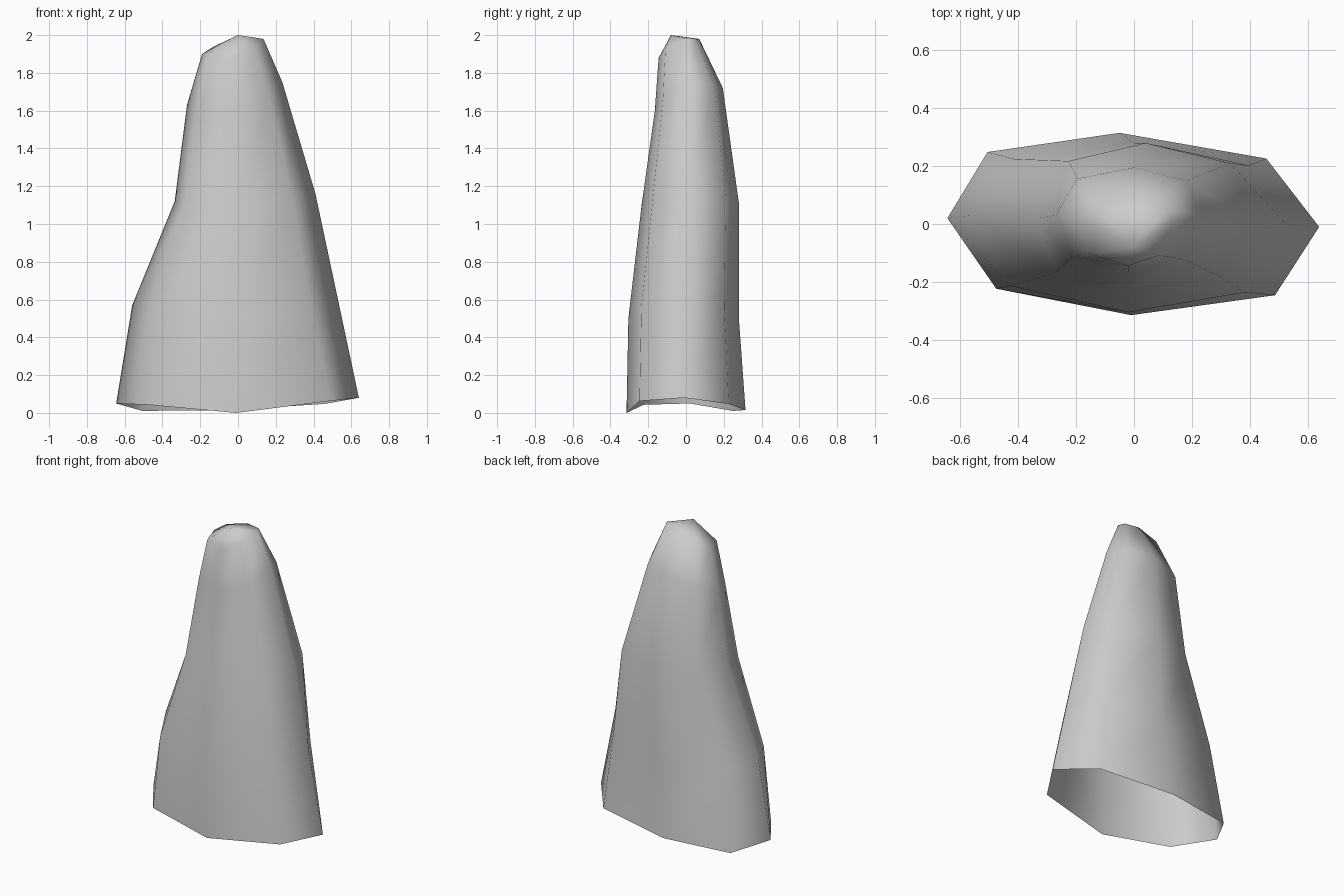
import bpy
import bmesh
from mathutils import Vector

default_cube = bpy.data.objects.get("Cube")
if default_cube:
    bpy.data.objects.remove(default_cube, do_unlink=True)

# One plain grey for the whole shell
grey = bpy.data.materials.new("plain grey")
grey.use_nodes = True
colour = (0.6, 0.6, 0.6, 1)
grey.diffuse_color = colour
grey.node_tree.nodes["Principled BSDF"].inputs["Base Color"].default_value = colour

# Cross-sections from the rim up: left, front, right and back extremes
LEVELS = [
    [(-.645, .02, .05), (-.01, -.315, 0), (.64, -.01, .08), (-.05, .315, .015)],
    [(-.56, .03, .57), (-.02, -.305, .5), (.525, 0, .62), (0, .28, .5)],
    [(-.335, .02, 1.12), (-.02, -.235, 1.1), (.41, .01, 1.16), (.04, .28, 1.11)],
    [(-.27, .03, 1.63), (-.02, -.165, 1.6), (.235, .02, 1.75), (0, .195, 1.72)],
    [(-.19, .02, 1.9), (-.02, -.145, 1.88), (.135, .01, 1.98), (.02, .07, 1.98)],
]
APEX = (0, -.08, 2)
CORNER = .75
RIM_DROP = [.018, .023, 0, -.022]


def section(extremes):
    """Turn four extremes into an eight-sided ring with cut corners."""
    points = [Vector(p) for p in extremes]
    left, front, right, back = points
    centre = Vector(((front.x + back.x) / 2, (left.y + right.y) / 2, 0))
    ring = []
    for i, a in enumerate(points):
        b = points[(i + 1) % len(points)]
        corner = centre + CORNER * ((a - centre) + (b - centre))
        corner.z = (a.z + b.z) / 2
        ring += [a, corner]
    return ring


def build_shell():
    bm = bmesh.new()
    rings = [section(level) for level in LEVELS]
    # Uneven open rim
    for corner, offset in zip(rings[0][1::2], RIM_DROP):
        corner.z += offset
    loops = [[bm.verts.new(p) for p in ring] for ring in rings]

    # Walls between neighbouring sections
    for low, high in zip(loops, loops[1:]):
        for i in range(len(low)):
            j = (i + 1) % len(low)
            bm.faces.new((low[i], low[j], high[j], high[i]))

    # Blunt closed tip
    tip = bm.verts.new(APEX)
    top = loops[-1]
    for i in range(len(top)):
        bm.faces.new((top[i], top[(i + 1) % len(top)], tip))

    for face in bm.faces:
        face.smooth = True
    mesh = bpy.data.meshes.new("tapered_shell")
    bm.to_mesh(mesh)
    bm.free()
    mesh.materials.append(grey)
    shell = bpy.data.objects.new("tapered_shell", mesh)
    bpy.context.collection.objects.link(shell)


build_shell()
